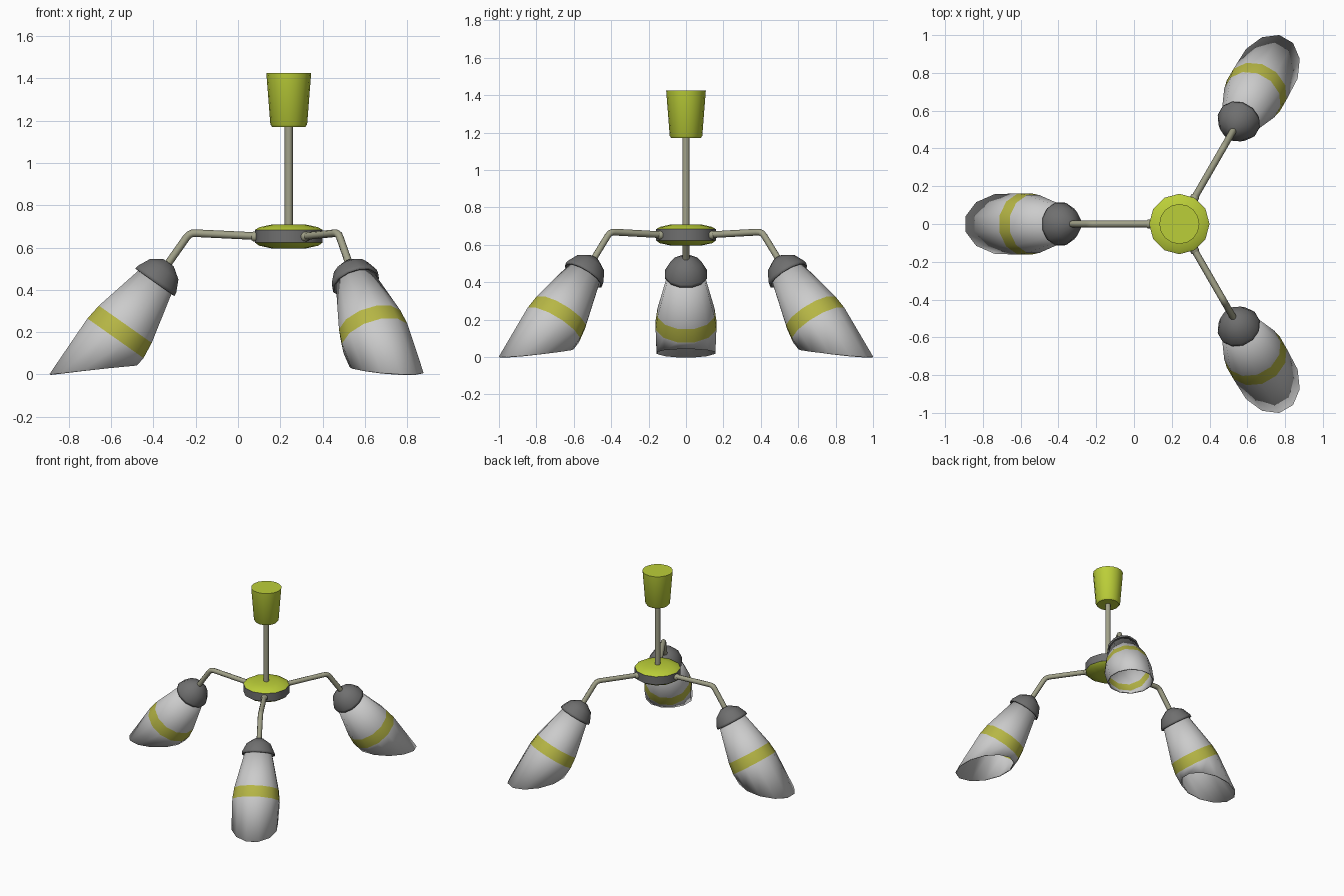
import bpy, bmesh, math
from mathutils import Matrix, Vector

if "Cube" in bpy.data.objects:
    bpy.data.objects.remove(bpy.data.objects["Cube"])

AXIS = Vector((0.24, 0, 0))   # vertical centre line of the lamp


def material(name, rgb):
    m = bpy.data.materials.new(name)
    m.diffuse_color = (*rgb, 1)
    m.use_nodes = True
    m.node_tree.nodes["Principled BSDF"].inputs["Base Color"].default_value = m.diffuse_color
    return m


lime = material("lime", (0.50, 0.62, 0.04))
olive = material("olive_metal", (0.36, 0.36, 0.25))
dark = material("dark_grey", (0.16, 0.16, 0.16))
pale = material("pale_grey", (0.62, 0.62, 0.62))
band = material("band_yellow", (0.47, 0.47, 0.06))


def revolve(name, profile, mats, matrix, n=12, offset=0.0, ends=(True, True),
            slant=0.0, band_row=None, shell=0.0):
    """Revolve (radius, z) points listed bottom to top; slant shears the first ring."""
    bm = bmesh.new()
    rings = []
    for i, (r, z) in enumerate(profile):
        ring = []
        for k in range(n):
            a = offset + math.tau * k / n
            x = r * math.cos(a)
            ring.append(bm.verts.new((x, r * math.sin(a), z + (slant * x if i == 0 else 0))))
        rings.append(ring)
    for i in range(len(rings) - 1):
        for k in range(n):
            j = (k + 1) % n
            f = bm.faces.new((rings[i][k], rings[i][j], rings[i + 1][j], rings[i + 1][k]))
            f.material_index = 1 if i == band_row else 0
    if ends[0]:
        bm.faces.new(rings[0][::-1])
    if ends[1]:
        bm.faces.new(rings[-1])
    me = bpy.data.meshes.new(name)
    bm.to_mesh(me)
    bm.free()
    for m in mats:
        me.materials.append(m)
    ob = bpy.data.objects.new(name, me)
    ob.matrix_world = matrix
    bpy.context.collection.objects.link(ob)
    bpy.ops.object.select_all(action='DESELECT')
    ob.select_set(True)
    bpy.context.view_layer.objects.active = ob
    bpy.ops.object.shade_smooth_by_angle(angle=math.radians(38))
    if shell:
        s = ob.modifiers.new("wall", 'SOLIDIFY')
        s.thickness = shell
        s.offset = -1
    return ob


def tube(name, points, radius, matrix):
    cu = bpy.data.curves.new(name, 'CURVE')
    cu.dimensions = '3D'
    cu.bevel_depth = radius
    cu.bevel_resolution = 2
    cu.use_fill_caps = True
    sp = cu.splines.new('POLY')
    sp.points.add(len(points) - 1)
    for p, (x, z) in zip(sp.points, points):
        p.co = (x, 0, z, 1)
    cu.materials.append(olive)
    ob = bpy.data.objects.new(name, cu)
    ob.matrix_world = matrix
    bpy.context.collection.objects.link(ob)


centre = Matrix.Translation(AXIS)

# Ceiling cup, stem and hub
revolve("ceiling_cup", [(0.078, 1.17), (0.087, 1.182), (0.106, 1.425)], [lime], centre, n=16)
revolve("stem", [(0.019, 0.69), (0.019, 1.18)], [olive], centre)
revolve("hub_ring", [(0.16, 0.623), (0.16, 0.684)], [dark], centre)
revolve("hub_top", [(0.159, 0.684), (0.14, 0.696), (0.08, 0.709)], [lime], centre)
revolve("hub_bottom", [(0.08, 0.596), (0.14, 0.609), (0.159, 0.623)], [lime], centre)

# Shade frame: local z runs up the tilted axis, local x points to the hub
up = Vector((-0.576, 0, 0.8175)).normalized()
ex = Vector((-up.z, 0, up.x))
ey = up.cross(ex)
tilt = Matrix((ex, ey, up)).transposed().to_4x4()
tilt.translation = Vector((0.63, 0, 0.44))
collar_turn = Matrix.Translation((0.14, 0, 0.652)) @ Matrix.Rotation(math.pi / 2, 4, 'Y')
half = math.radians(15)

for i, deg in enumerate((180, 60, -60), 1):
    base = centre @ Matrix.Rotation(math.radians(deg), 4, 'Z')
    # Bent arm and its collar at the hub
    tube(f"arm_{i}", [(0.13, 0.653), (0.44, 0.668), (0.457, 0.667), (0.472, 0.66),
                      (0.484, 0.647), (0.575, 0.518)], 0.018, base)
    revolve(f"arm_collar_{i}", [(0.023, 0), (0.023, 0.028), (0.017, 0.036)],
            [olive], base @ collar_turn)
    # Lamp cap and slant-cut shade with a coloured band
    revolve(f"shade_cap_{i}", [(0.117, -0.005), (0.115, 0.012), (0.086, 0.07), (0.03, 0.108)],
            [dark], base @ tilt, offset=half, ends=(False, True), shell=0.01)
    revolve(f"shade_{i}", [(0.163, -0.511), (0.168, -0.329), (0.158, -0.248), (0.098, 0.0)],
            [pale, band], base @ tilt, offset=half, ends=(False, False),
            slant=0.86, band_row=1, shell=0.008)
